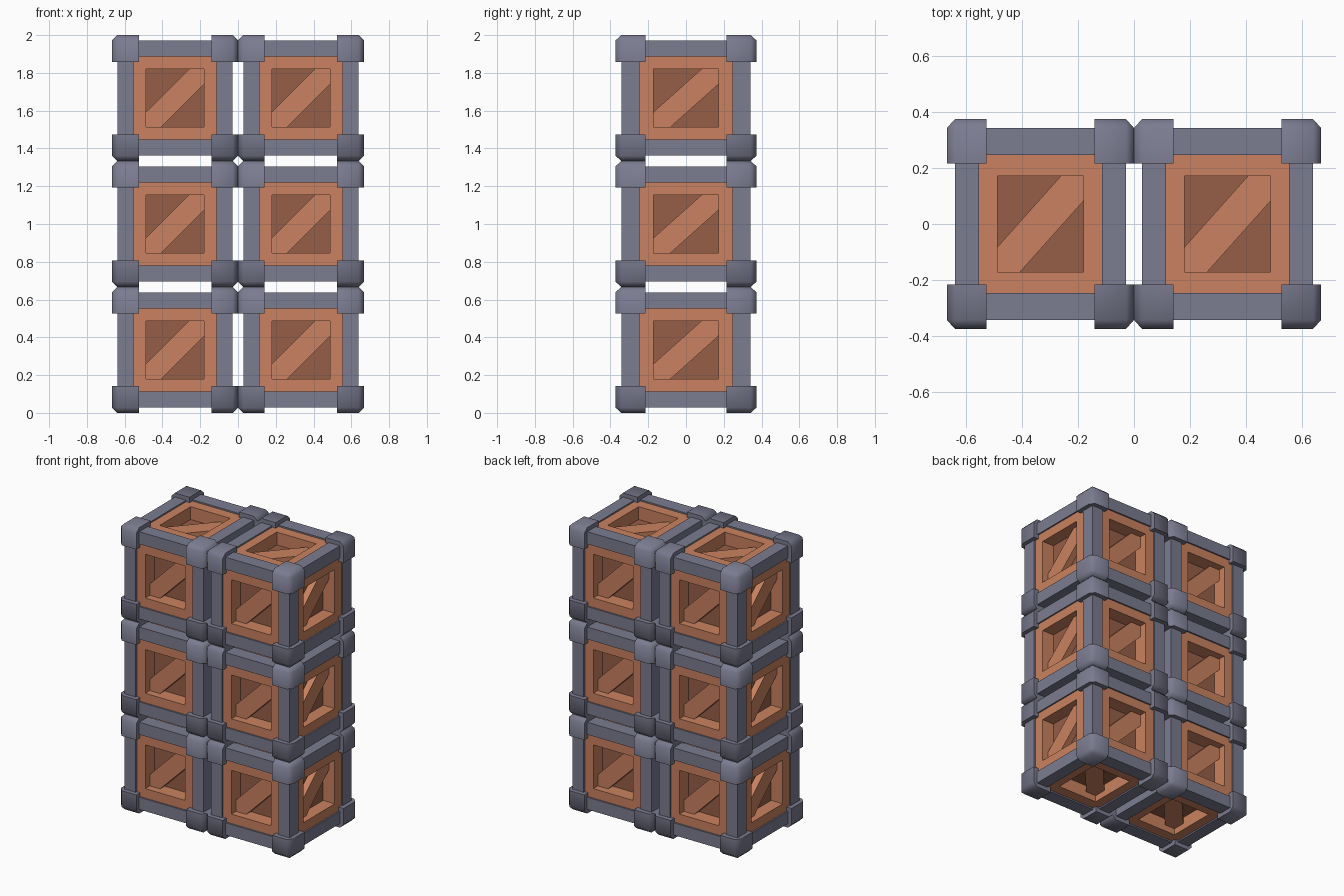
import bpy, bmesh, math
from itertools import product
from mathutils import Matrix, Vector

if "Cube" in bpy.data.objects:
    bpy.data.objects.remove(bpy.data.objects["Cube"])

# Crate proportions (half sizes, before the depth stretch)
H = 1 / 3            # outside of corner blocks
BAR_OUT, BAR_IN = 0.305, 0.219
BLOCK_IN = 0.192
FRAME, OPENING, PANEL, BRACE = 0.295, 0.153, 0.205, 0.25
DEPTH_STRETCH = 1.12


def material(name, rgb):
    m = bpy.data.materials.new(name)
    m.diffuse_color = (*rgb, 1)
    m.use_nodes = True
    m.node_tree.nodes["Principled BSDF"].inputs["Base Color"].default_value = m.diffuse_color
    return m


GREY = material("grey metal", (0.197, 0.200, 0.278))
ORANGE = material("orange wood", (0.59, 0.222, 0.115))
BROWN = material("brown panel", (0.305, 0.112, 0.065))


def finish(bm, name, mats):
    bmesh.ops.scale(bm, vec=(1, DEPTH_STRETCH, 1), verts=bm.verts)
    bmesh.ops.recalc_face_normals(bm, faces=bm.faces)
    me = bpy.data.meshes.new(name)
    bm.to_mesh(me)
    bm.free()
    for m in mats:
        me.materials.append(m)
    return me


def box(bm, center, size):
    mat = Matrix.Translation(center) @ Matrix.Diagonal((*size, 1))
    return bmesh.ops.create_cube(bm, size=1, matrix=mat)["verts"]


def make_body():
    # Wooden cube with a square pocket sunk into each face
    bm = bmesh.new()
    bmesh.ops.create_cube(bm, size=2 * FRAME)
    for f in list(bm.faces):
        n = f.normal.copy()
        bmesh.ops.inset_region(bm, faces=[f], thickness=FRAME - OPENING,
                               use_even_offset=True, use_boundary=True)
        new = bmesh.ops.extrude_discrete_faces(bm, faces=[f])["faces"][0]
        bmesh.ops.translate(bm, verts=new.verts, vec=n * (PANEL - FRAME))
        new.material_index = 1
    return finish(bm, "wooden_body", [ORANGE, BROWN])


def make_braces():
    # Diagonal plank in each pocket, clipped to the square opening
    o, c = OPENING, 0.08
    outline = [(-o, -o), (c - o, -o), (o, o - c), (o, o), (o - c, o), (-o, c - o)]
    bm = bmesh.new()

    def plank(place):
        low = [bm.verts.new(place(u, v, PANEL - 0.005)) for u, v in outline]
        top = [bm.verts.new(place(u, v, BRACE)) for u, v in outline]
        bm.faces.new(low)
        bm.faces.new(top)
        for i in range(6):
            j = (i + 1) % 6
            bm.faces.new((low[i], low[j], top[j], top[i]))

    for k in range(4):
        rot = Matrix.Rotation(k * math.pi / 2, 3, 'Z')
        plank(lambda u, v, h: rot @ Vector((u, -h, v)))
    for s in (-1, 1):
        plank(lambda u, v, h: Vector((u, v, s * h)))
    return finish(bm, "diagonal_braces", [ORANGE])


def make_bars():
    # Twelve edge bars
    bm = bmesh.new()
    mid, wide = (BAR_OUT + BAR_IN) / 2, BAR_OUT - BAR_IN
    for axis in range(3):
        for a, b in product((-mid, mid), repeat=2):
            center, size = [a, b], [wide, wide]
            center.insert(axis, 0)
            size.insert(axis, 2 * BLOCK_IN + 0.02)
            box(bm, center, size)
    return finish(bm, "edge_bars", [GREY])


def make_corners():
    # Eight corner blocks, chamfered on their outer edges only
    bm = bmesh.new()
    mid, wide = (H + BLOCK_IN) / 2, H - BLOCK_IN
    for signs in product((-1, 1), repeat=3):
        box(bm, [s * mid for s in signs], [wide] * 3)
    outer = [e for e in bm.edges
             if sum(abs(x) > H - 0.001 for x in (e.verts[0].co + e.verts[1].co) / 2) == 2]
    bmesh.ops.bevel(bm, geom=outer, offset=0.028, segments=1, affect='EDGES')
    me = finish(bm, "corner_blocks", [GREY])
    me.shade_smooth()
    me.set_sharp_from_angle(angle=math.radians(60))
    return me


# Two columns of three crates
parts = [make_body(), make_braces(), make_bars(), make_corners()]
for col, row in product(range(2), range(3)):
    for me in parts:
        ob = bpy.data.objects.new(f"{me.name}_{col + 1}_{row + 1}", me)
        ob.location = ((2 * col - 1) * H, 0, (2 * row + 1) * H)
        bpy.context.collection.objects.link(ob)
